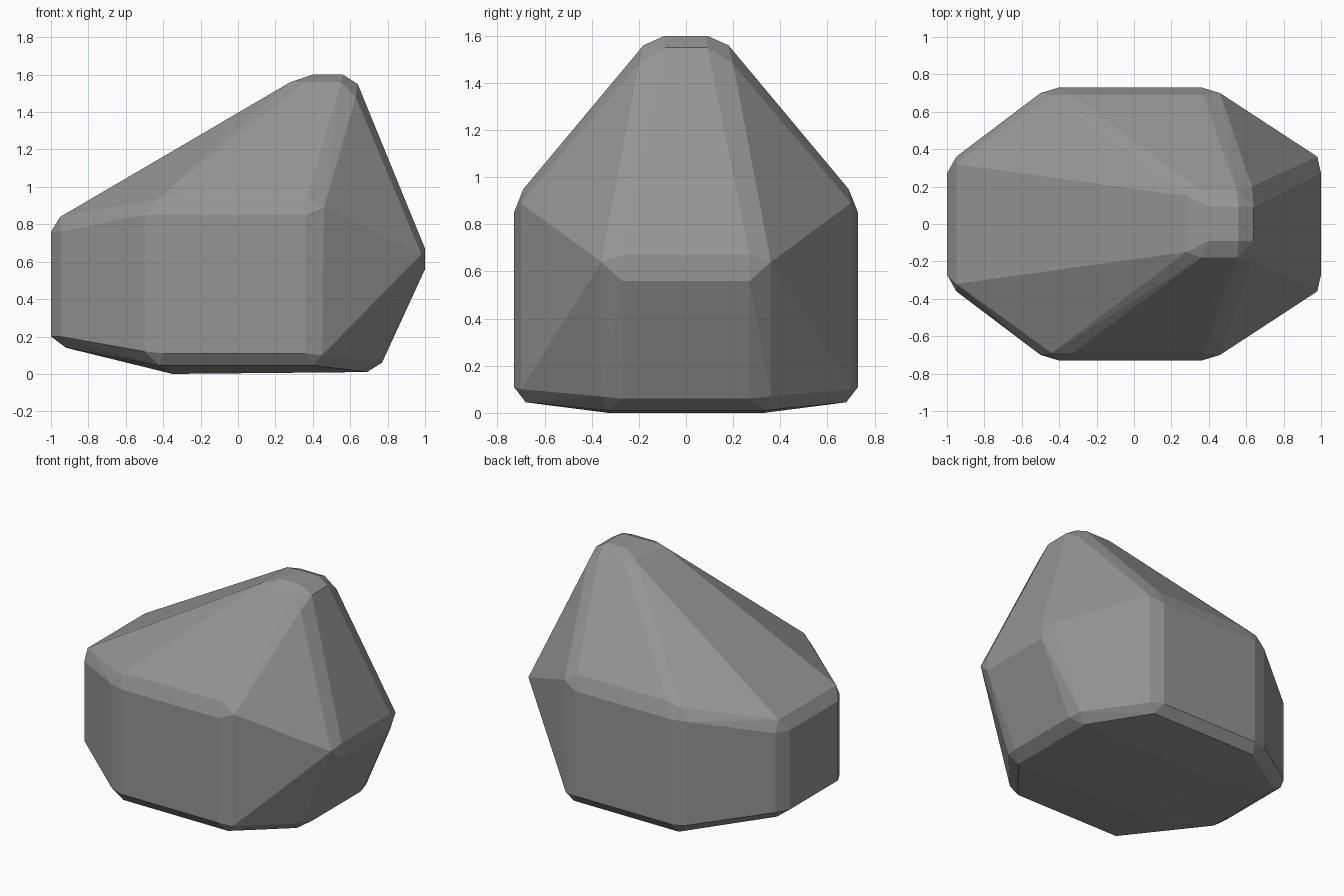
import bpy
import bmesh
from math import radians

default_cube = bpy.data.objects.get("Cube")
if default_cube:
    bpy.data.objects.remove(default_cube, do_unlink=True)


def make_material(name, colour):
    material = bpy.data.materials.new(name)
    material.use_nodes = True
    material.diffuse_color = colour
    material.node_tree.nodes["Principled BSDF"].inputs["Base Color"].default_value = colour
    return material


def make_faceted_stone(name, half_corners, material):
    """Wrap mirrored corner points in a convex skin and merge coplanar faces."""
    bm = bmesh.new()
    for x, y, z in half_corners:
        for side in (-1, 1):
            bm.verts.new((x, side * y, z))
    hull = bmesh.ops.convex_hull(bm, input=bm.verts[:])
    unused = {v for v in hull["geom_interior"] + hull["geom_unused"]
              if isinstance(v, bmesh.types.BMVert) and v.is_valid}
    bmesh.ops.delete(bm, geom=list(unused), context="VERTS")
    bmesh.ops.dissolve_limit(bm, angle_limit=radians(2),
                             verts=bm.verts[:], edges=bm.edges[:])
    bmesh.ops.recalc_face_normals(bm, faces=bm.faces[:])
    mesh = bpy.data.meshes.new(name)
    bm.to_mesh(mesh)
    bm.free()
    mesh.materials.append(material)
    stone = bpy.data.objects.new(name, mesh)
    bpy.context.collection.objects.link(stone)
    return stone


# Chamfered corners of one half of the rock, grouped by region
peak = [(0.4, 0.09, 1.6), (0.56, 0.09, 1.6), (0.28, 0.15, 1.56),
        (0.36, 0.18, 1.56), (0.55, 0.18, 1.56), (0.64, 0.09, 1.55),
        (0.63, 0.2, 1.48)]
shoulder = [(-0.44, 0.69, 0.93), (-0.33, 0.69, 0.95), (0.37, 0.69, 0.95),
            (-0.5, 0.7, 0.85), (-0.4, 0.73, 0.85), (0.36, 0.73, 0.85),
            (0.46, 0.7, 0.89)]
left_tip = [(1, 0.27, 0.67), (1, 0.27, 0.56), (0.98, 0.36, 0.64)]
right_end = [(-1, 0.27, 0.76), (-1, 0.27, 0.2), (-0.95, 0.32, 0.84),
             (-0.95, 0.36, 0.76), (-0.95, 0.36, 0.2), (-0.92, 0.3, 0.14)]
base = [(-0.5, 0.7, 0.12), (-0.4, 0.73, 0.11), (0.36, 0.73, 0.11),
        (0.45, 0.7, 0.1), (-0.42, 0.68, 0.045), (0.4, 0.68, 0.045),
        (0.77, 0.27, 0.06), (0.75, 0.36, 0.07), (0.69, 0.33, 0.01),
        (-0.35, 0.33, 0)]

stone_grey = make_material("stone grey", (0.3, 0.3, 0.3, 1))
make_faceted_stone("rock", peak + shoulder + left_tip + right_end + base, stone_grey)
